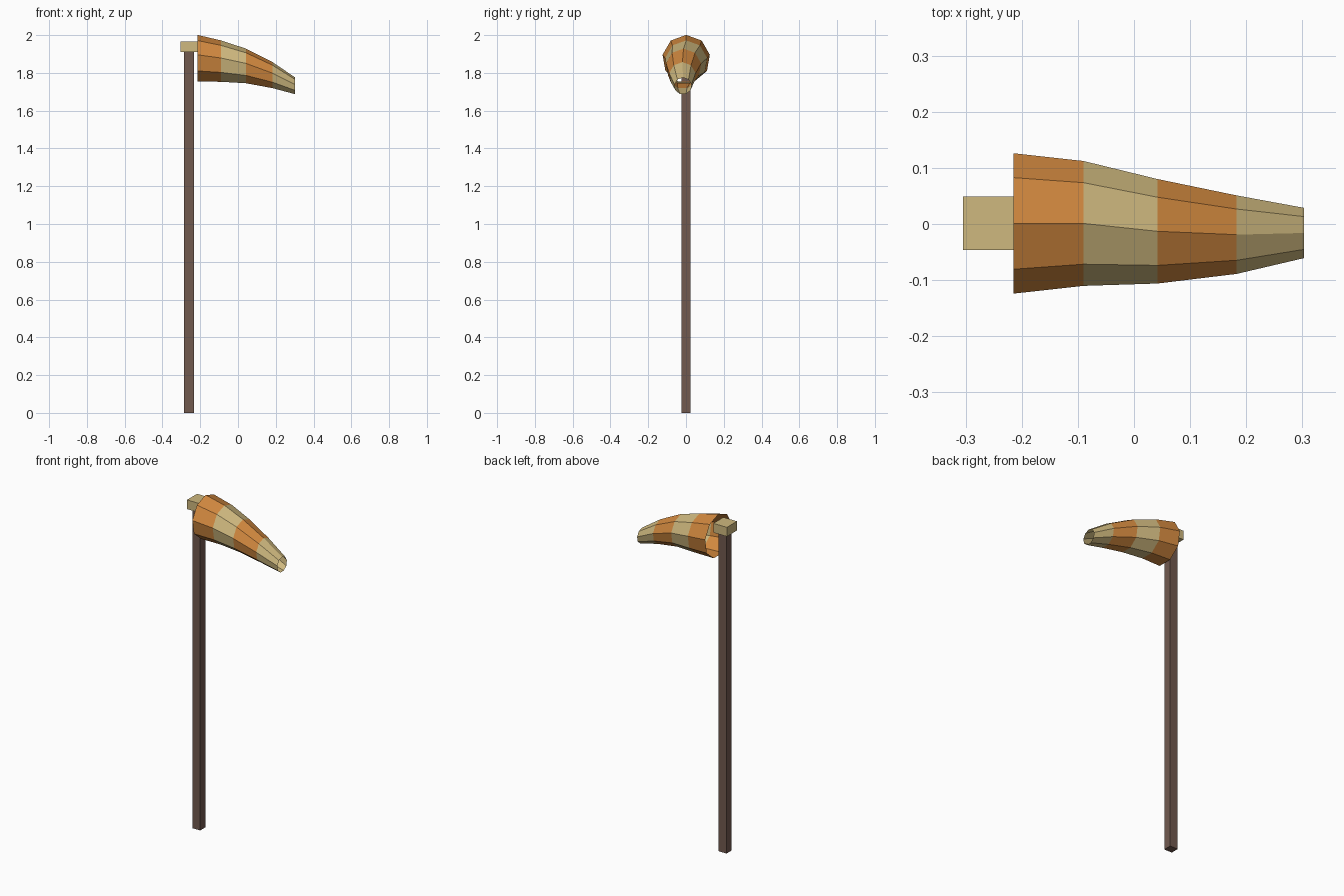
import bpy, bmesh
from math import sin, cos, tau

old = bpy.data.objects.get("Cube")
if old:
    bpy.data.objects.remove(old, do_unlink=True)


def material(name, rgb):
    m = bpy.data.materials.new(name)
    m.use_nodes = True
    m.diffuse_color = (*rgb, 1)
    bsdf = m.node_tree.nodes["Principled BSDF"]
    bsdf.inputs["Base Color"].default_value = (*rgb, 1)
    bsdf.inputs["Roughness"].default_value = 0.9
    return m


orange = material("orange cloth", (0.645, 0.25, 0.05))
tan = material("tan cloth", (0.62, 0.48, 0.21))
brown = material("brown wood", (0.165, 0.1, 0.078))


def finish(name, bm, mats):
    mesh = bpy.data.meshes.new(name)
    bm.to_mesh(mesh)
    bm.free()
    for m in mats:
        mesh.materials.append(m)
    bpy.context.collection.objects.link(bpy.data.objects.new(name, mesh))


def box(name, low, high, mat):
    bm = bmesh.new()
    bmesh.ops.create_cube(bm, size=1)
    for v in bm.verts:
        for i in range(3):
            v.co[i] = high[i] if v.co[i] > 0 else low[i]
    finish(name, bm, [mat])


# Square pole and the bracket on its top
box("pole", (-0.285, -0.025, 0), (-0.233, 0.024, 1.91), brown)
box("bracket", (-0.305, -0.046, 1.91), (-0.215, 0.049, 1.965), tan)

# Drooping open sleeve: x, y, z of each ring centre, then radius
rings = [
    (-0.215, 0.001, 1.874, 0.127),
    (-0.09, 0.001, 1.859, 0.113),
    (0.042, -0.013, 1.834, 0.0945),
    (0.183, -0.019, 1.786, 0.071),
    (0.303, -0.016, 1.73, 0.0455),
]
SIDES = 9
bm = bmesh.new()
loops = [[bm.verts.new((x, y + r * sin(tau * k / SIDES), z + r * cos(tau * k / SIDES)))
          for k in range(SIDES)] for x, y, z, r in rings]

# Bands alternate between the two cloth colours
for band, (a, b) in enumerate(zip(loops, loops[1:])):
    for k in range(SIDES):
        n = (k + 1) % SIDES
        face = bm.faces.new((a[k], b[k], b[n], a[n]))
        face.material_index = band % 2
finish("wind_sleeve", bm, [orange, tan])
